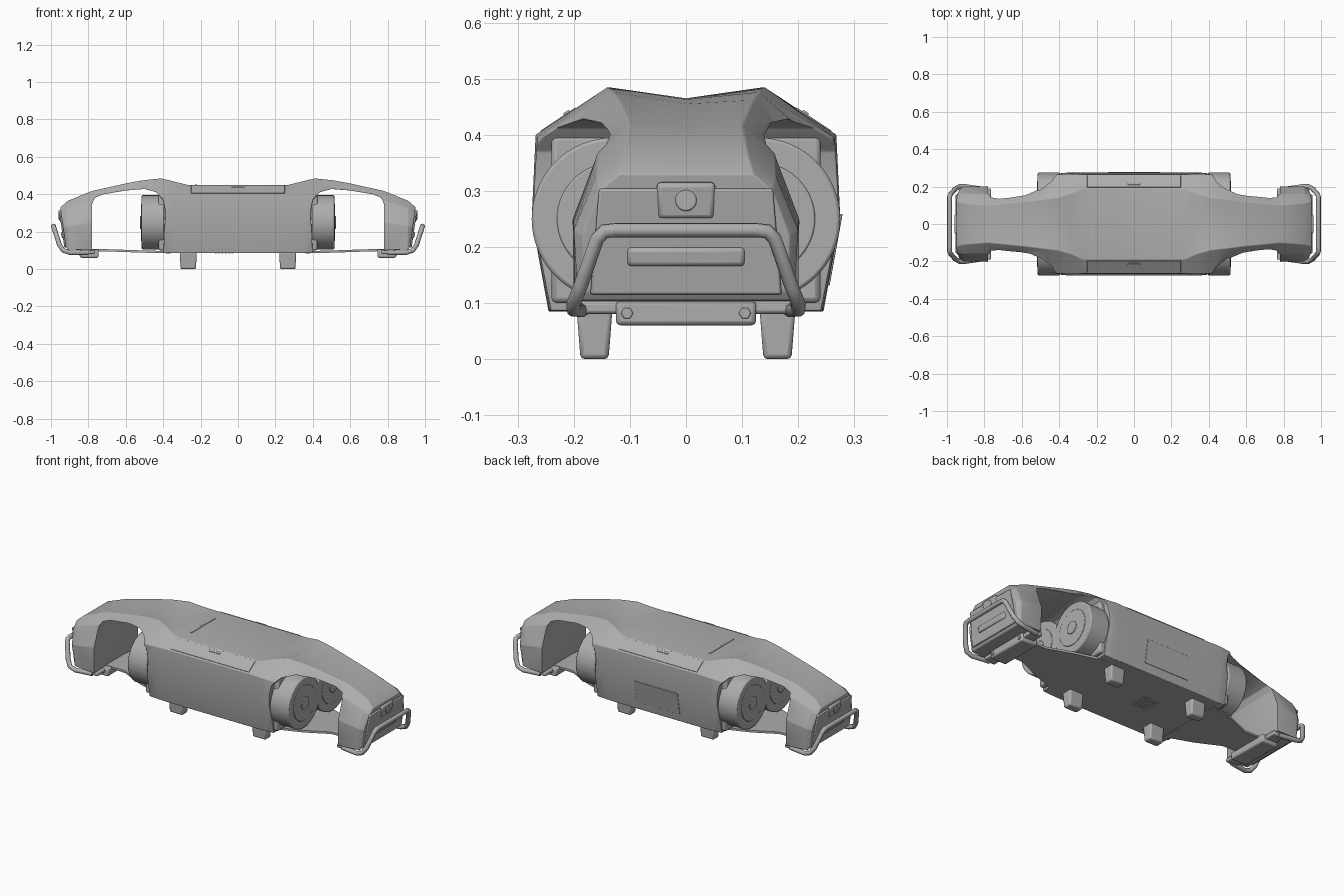
import bpy, bmesh, math
from mathutils import Vector

cube = bpy.data.objects.get("Cube")
if cube:
    bpy.data.objects.remove(cube, do_unlink=True)

GREY = bpy.data.materials.new("shell_grey")
GREY.use_nodes = True
GREY.diffuse_color = (0.42, 0.42, 0.42, 1)
GREY.node_tree.nodes["Principled BSDF"].inputs["Base Color"].default_value = (0.42, 0.42, 0.42, 1)


def finish(name, bm, bevel=0.0, segments=2):
    bmesh.ops.recalc_face_normals(bm, faces=bm.faces)
    mesh = bpy.data.meshes.new(name)
    bm.to_mesh(mesh)
    bm.free()
    mesh.materials.append(GREY)
    ob = bpy.data.objects.new(name, mesh)
    bpy.context.collection.objects.link(ob)
    if bevel:
        mod = ob.modifiers.new("Bevel", 'BEVEL')
        mod.width, mod.segments, mod.limit_method = bevel, segments, 'ANGLE'
        mod.angle_limit = math.radians(25)
    smooth(ob)
    return ob


def smooth(ob, angle=35):
    bpy.ops.object.select_all(action='DESELECT')
    ob.select_set(True)
    bpy.context.view_layer.objects.active = ob
    bpy.ops.object.shade_smooth_by_angle(angle=math.radians(angle))


def loft(rings):
    bm = bmesh.new()
    loops = [[bm.verts.new(p) for p in ring] for ring in rings]
    n = len(loops[0])
    for a, b in zip(loops, loops[1:]):
        for i in range(n):
            bm.faces.new((a[i], a[(i + 1) % n], b[(i + 1) % n], b[i]))
    bm.faces.new(loops[0])
    bm.faces.new(loops[-1][::-1])
    return bm


def box(name, centre, size, bevel=0.004, taper=(1, 1), tilt=None):
    """Box whose lower end is scaled by taper, optionally tilted (angle, axis)."""
    bm = bmesh.new()
    bmesh.ops.create_cube(bm, size=1)
    for v in bm.verts:
        low = v.co.z < 0
        v.co.x *= size[0] * (taper[0] if low else 1)
        v.co.y *= size[1] * (taper[1] if low else 1)
        v.co.z *= size[2]
    ob = finish(name, bm, bevel)
    ob.location = centre
    if tilt:
        ob.rotation_euler['XYZ'.index(tilt[1])] = tilt[0]
    return ob


def disc(name, centre, radius, depth, bevel=0.004, sides=64):
    """Cylinder lying along x."""
    bm = bmesh.new()
    bmesh.ops.create_cone(bm, cap_ends=True, segments=sides, radius1=radius, radius2=radius, depth=depth)
    ob = finish(name, bm, bevel)
    ob.location = centre
    ob.rotation_euler.y = math.pi / 2
    return ob


# Outer shell: x, centre height, then ridge, shoulder, waist and floor as (y, z)
sections = [
    (0.00, .450, (.19, .450), (.265, .400), (.275, .25), (.245, .085)),
    (0.27, .450, (.19, .450), (.265, .400), (.275, .25), (.245, .085)),
    (0.34, .458, (.16, .468), (.268, .400), (.275, .25), (.243, .085)),
    (0.41, .465, (.14, .485), (.265, .395), (.272, .25), (.240, .087)),
    (0.50, .463, (.13, .476), (.205, .410), (.240, .25), (.220, .090)),
    (0.58, .455, (.12, .462), (.175, .400), (.215, .25), (.200, .095)),
    (0.78, .415, (.10, .418), (.158, .365), (.202, .25), (.200, .100)),
    (0.91, .365, (.11, .365), (.160, .325), (.200, .23), (.192, .105)),
    (0.95, .330, (.12, .330), (.155, .300), (.185, .22), (.180, .120)),
]


def ring(section, side):
    x, top, *half = section
    lean = 0.14 if x > 0.93 else 0
    pts = [(0, top)] + half + [(0, half[-1][1])] + [(-y, z) for y, z in half[::-1]]
    return [(side * (x - lean * (top - z)), y, z) for y, z in pts]


rings = [ring(s, -1) for s in sections[:0:-1]] + [ring(s, 1) for s in sections]
shell = finish("body_shell", loft(rings))

# Leg arches cut through the shell
arch = [(.405, -.1), (.395, .2), (.387, .3), (.40, .37), (.44, .412), (.50, .428),
        (.60, .420), (.72, .400), (.765, .382), (.78, .35), (.78, -.1)]
for side, label in ((1, "left"), (-1, "right")):
    cutter = finish("arch_cutter_" + label,
                    loft([[(side * x, y, z) for x, z in arch] for y in (-.4, .4)]))
    cutter.hide_render = True
    cutter.hide_set(True)
    cut = shell.modifiers.new("Arch", 'BOOLEAN')
    cut.operation, cut.object, cut.solver = 'DIFFERENCE', cutter, 'EXACT'
bev = shell.modifiers.new("Bevel", 'BEVEL')
bev.width, bev.segments, bev.limit_method = 0.008, 3, 'ANGLE'
bev.angle_limit = math.radians(20)
# keep smoothing last in the stack
for i, mod in enumerate(list(shell.modifiers)):
    if mod.type == 'NODES':
        shell.modifiers.move(i, len(shell.modifiers) - 1)


def bumper(label, side):
    half = [(.80, .185, .088), (.90, .20, .088), (.935, .20, .10), (.955, .188, .13),
            (.982, .158, .215), (.986, .145, .228), (.986, .125, .230)]
    path = half + [(x, -y, z) for x, y, z in half[::-1]]
    curve = bpy.data.curves.new("bumper_bar_" + label, 'CURVE')
    curve.dimensions = '3D'
    curve.bevel_depth, curve.bevel_resolution, curve.use_fill_caps = 0.013, 3, True
    spline = curve.splines.new('POLY')
    spline.points.add(len(path) - 1)
    for p, (x, y, z) in zip(spline.points, path):
        p.co = (side * x, y, z, 1)
    curve.materials.append(GREY)
    ob = bpy.data.objects.new("bumper_bar_" + label, curve)
    bpy.context.collection.objects.link(ob)
    bpy.ops.object.select_all(action='DESELECT')
    ob.select_set(True)
    bpy.context.view_layer.objects.active = ob
    bpy.ops.object.convert(target='MESH')
    smooth(bpy.context.object, 50)


for side, label in ((1, "left"), (-1, "right")):
    bumper(label, side)
    lean = (side * 0.14, 'Y')

    # Inner bulkhead and the thin floor reaching the head
    box("bulkhead_" + label, (side * .39, 0, .25), (.07, .48, .30), .01)
    floor = [[(side * x, y, z) for y, z in ((-w, h), (w, h), (w, h + .012), (-w, h + .012))]
             for x, w, h in ((.36, .20, .084), (.52, .15, .088), (.66, .09, .093), (.84, .09, .098))]
    finish("floor_plate_" + label, loft(floor))

    # Bumper mounting bracket with bolts
    box("bumper_bracket_" + label, (side * .795, 0, .083), (.10, .25, .045), .008)
    box("bracket_arm_" + label, (side * .80, 0, .092), (.07, .38, .022), .006)

    # Face panel, camera and slot on the nose
    box("face_panel_" + label, (side * .936, 0, .21), (.012, .31, .19), .004, (1, 1.1), lean)
    box("camera_housing_" + label, (side * .946, 0, .283), (.022, .105, .065), .008, (1, .95), lean)
    disc("camera_lens_" + label, (side * .955, 0, .283), .019, .012, .003, 32)
    box("nose_slot_" + label, (side * .936, 0, .183), (.018, .21, .035), .008, (1, 1), lean)

    for sy, end in ((-1, "front"), (1, "back")):
        tag = end + "_" + label
        # Hip motors
        disc("hip_motor_" + tag, (side * .455, sy * .13, .25), .145, .12, .006)
        disc("motor_ring_" + tag, (side * .515, sy * .13, .25), .10, .008, .003)
        disc("motor_hub_" + tag, (side * .519, sy * .13, .25), .035, .01, .003, 32)
        disc("bracket_bolt_" + tag, (side * .846, sy * .105, .082), .011, .008, .002, 6)
        # Feet
        box("foot_" + tag, (side * .266, sy * .163, .045), (.09, .064, .09), .008, (.92, .78))

# Hatches, latches and vents
slope = math.atan2(.05, .075)
for sy, end in ((-1, "front"), (1, "back")):
    box("shoulder_hatch_" + end, (0, sy * .2275, .4262), (.50, .075, .004), .001,
        tilt=(-sy * slope, 'X'))
    box("shoulder_latch_" + end, (0, sy * .212, .438), (.07, .012, .008), .002,
        tilt=(-sy * slope, 'X'))
box("side_hatch", (0, .2655, .195), (.28, .004, .13), .001, tilt=(-math.atan2(.03, .165), 'X'))
box("top_latch", (-.225, 0, .451), (.012, .22, .004), .001)
for i in range(6):
    box("belly_vent_%d" % (i + 1), (-.12 + i * .018, 0, .085), (.008, .10, .004), .001)
